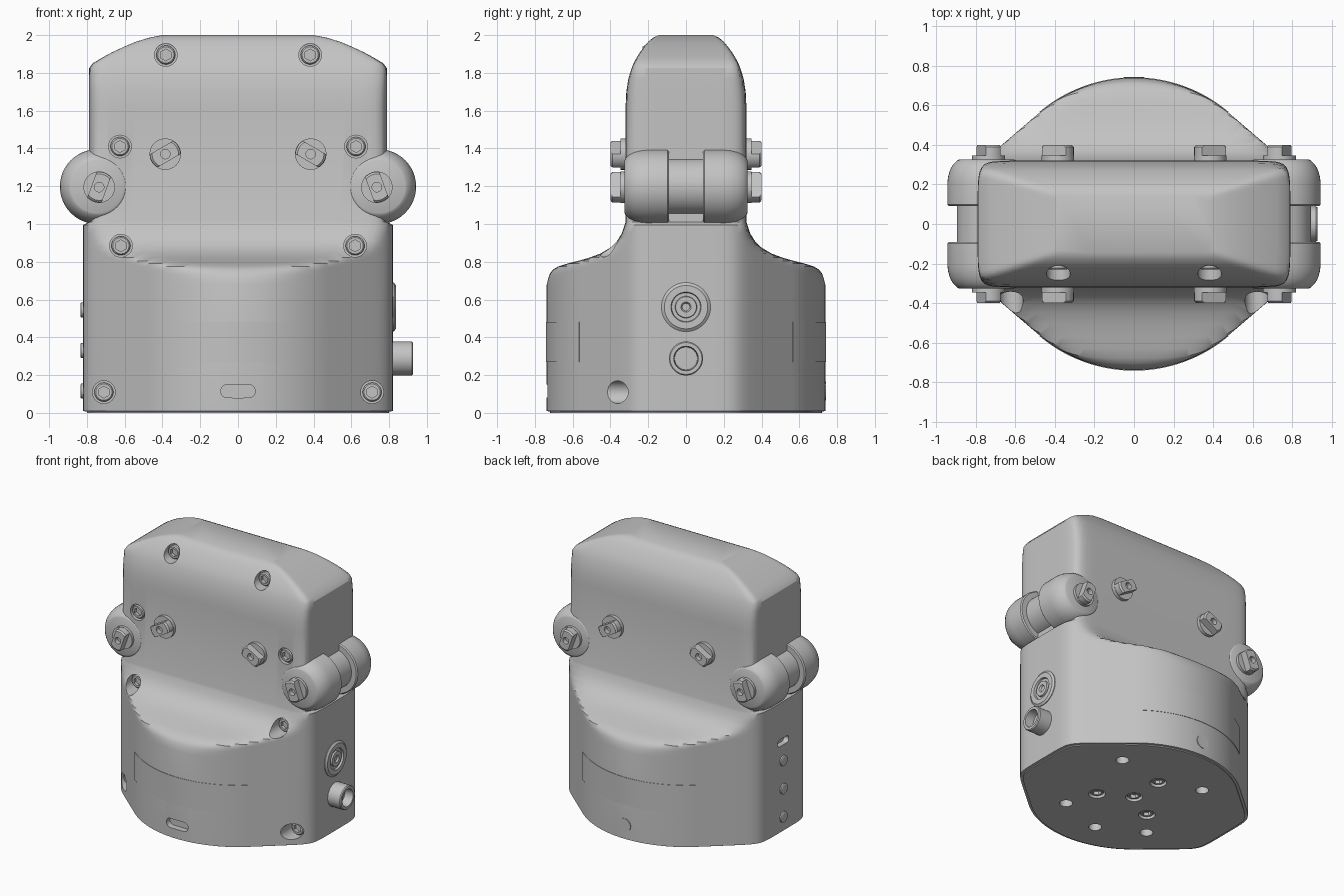
import bpy, bmesh
from math import sin, cos, pi, radians, asin, acos, atan2, hypot
from mathutils import Vector

cube = bpy.data.objects.get("Cube")
if cube:
    bpy.data.objects.remove(cube, do_unlink=True)

GREY = (0.55, 0.55, 0.55, 1)
grey = bpy.data.materials.new("housing grey")
grey.diffuse_color = GREY
grey.use_nodes = True
for node in grey.node_tree.nodes:
    if node.type == 'BSDF_PRINCIPLED':
        node.inputs["Base Color"].default_value = GREY


def finish(bm, name, angle=32):
    """Turn a bmesh into a smooth-shaded object with the grey material."""
    bmesh.ops.recalc_face_normals(bm, faces=bm.faces)
    mesh = bpy.data.meshes.new(name)
    bm.to_mesh(mesh)
    bm.free()
    mesh.materials.append(grey)
    mesh.shade_smooth()
    mesh.set_sharp_from_angle(angle=radians(angle))
    obj = bpy.data.objects.new(name, mesh)
    bpy.context.scene.collection.objects.link(obj)
    return obj


def loft(bm, rings):
    """Skin equal-length rings of points and cap both ends."""
    rows = [[bm.verts.new(p) for p in ring] for ring in rings]
    n = len(rows[0])
    for a, b in zip(rows, rows[1:]):
        for i in range(n):
            j = (i + 1) % n
            bm.faces.new((a[i], a[j], b[j], b[i]))
    bm.faces.new(rows[0][::-1])
    bm.faces.new(rows[-1])


def lathe(bm, origin, axis, profile, turn=0, n=48):
    """Stack (radius, height, shape) rings along an axis; shapes vary the outline."""
    a = Vector(axis)
    u = Vector((0, 1, 0)) if a.x else Vector((1, 0, 0))
    v = Vector((0, 1, 0)) if a.z else Vector((0, 0, 1))
    rings = []
    for r, h, *shape in profile:
        ring = []
        for i in range(n):
            t = 2 * pi * i / n
            x, y = r * cos(t), r * sin(t)
            if "hex" in shape:
                k = cos((t + pi / 6) % (pi / 3) - pi / 6)
                x, y = x / k, y / k
            elif "bar" in shape:
                y = max(-0.04, min(0.04, y))
            elif "slot" in shape:
                x += 1.6 * r * max(-1, min(1, 20 * cos(t)))
            c, s = cos(turn), sin(turn)
            ring.append(Vector(origin) + a * h + u * (x * c - y * s) + v * (x * s + y * c))
        rings.append(ring)
    loft(bm, rings)


def screw(bm, origin, axis, h):
    lathe(bm, origin, axis, [(0.05, -0.03), (0.05, h - 0.008), (0.043, h),
                             (0.027, h, "hex"), (0.027, h - 0.025, "hex")])


# Housing: round base with flat ends, blending into a thin upright slab
R, END, FLAT = 0.738, 0.82, 0.27
TANGENT = atan2(FLAT, END) + acos(R / hypot(END, FLAT))


def section(z, hx, hy, k=1, n=240, p=28):
    ring = []
    for i in range(n):
        t = 2 * pi * (i + 0.5) / n
        c, s = abs(cos(t)), abs(sin(t))
        fold = atan2(s, c)
        plan = R if fold > TANGENT else R / cos(TANGENT - fold)
        r = k * (plan ** -p + (hx / c) ** -p + (hy / s) ** -p) ** (-1 / p)
        ring.append((r * cos(t), r * sin(t), z))
    return ring


shoulder = [(0.68, 0.85), (0.71, 0.765), (0.735, 0.742), (0.757, 0.715), (0.775, 0.68),
            (0.79, 0.63), (0.805, 0.57), (0.822, 0.51), (0.845, 0.45), (0.875, 0.4),
            (0.91, 0.365), (0.95, 0.34), (0.995, 0.325)]
crown = [(1.01, 0.79, 0.32), (1.62, 0.79, 0.32), (1.7, 0.79, 0.316), (1.77, 0.79, 0.305),
         (1.825, 0.788, 0.288), (1.85, 0.77, 0.278), (1.88, 0.72, 0.262), (1.91, 0.665, 0.243),
         (1.94, 0.6, 0.221), (1.965, 0.54, 0.2), (1.985, 0.475, 0.176), (2, 0.4, 0.145)]
body = bmesh.new()
loft(body, [section(0, END, 0.9, 0.975), section(0.008, END, 0.9, 0.975), section(0.009, END, 0.9)]
     + [section(z, END, hy) for z, hy in shoulder] + [section(*row) for row in crown])
housing = finish(body, "housing")

# Recesses: screw bores, front and side slots, base holes
FRONT, BACK, RIGHT, LEFT, DOWN = (0, -1, 0), (0, 1, 0), (-1, 0, 0), (1, 0, 0), (0, 0, -1)
front_screws = [(0.382, 1.895, 0.2), (0.625, 1.41, 0.285), (0.62, 0.885, 0.3), (0.71, 0.11, 0.27)]
base_holes = [(0.39, 0.34), (-0.3, 0.375), (-0.38, -0.32), (-0.06, -0.49), (0.305, -0.367)]
base_screws = [(0, 0)] + [(0.26 * cos(a), 0.26 * sin(a)) for a in (pi / 2, -pi / 6, 7 * pi / 6)]
cut = bmesh.new()
for x, z, depth in front_screws:
    for s in (-1, 1):
        lathe(cut, (s * x, -depth, z), FRONT, [(0.06, 0), (0.06, 0.7)])
lathe(cut, (0, -0.69, 0.115), FRONT, [(0.035, 0, "slot"), (0.035, 0.2, "slot")])
lathe(cut, (-0.78, 0, 0.69), RIGHT, [(0.026, 0, "slot"), (0.026, 0.2, "slot")])
for x, y in base_holes:
    lathe(cut, (x, y, 0.1), DOWN, [(0.045, 0), (0.045, 0.2)])
for x, y in base_screws:
    lathe(cut, (x, y, 0.04), DOWN, [(0.058, 0), (0.058, 0.2)])
cutter = finish(cut, "recess_cutter")
cutter.hide_render = True
mod = housing.modifiers.new("recesses", 'BOOLEAN')
mod.operation, mod.solver, mod.object = 'DIFFERENCE', 'EXACT', cutter
graph = bpy.context.evaluated_depsgraph_get()
mesh = bpy.data.meshes.new_from_object(housing.evaluated_get(graph))
housing.modifiers.clear()
housing.data = mesh
mesh.shade_smooth()
mesh.set_sharp_from_angle(angle=radians(32))
bpy.data.objects.remove(cutter, do_unlink=True)

# Socket screws on the front and underneath
bm = bmesh.new()
for x, z, depth in front_screws:
    for s in (-1, 1):
        screw(bm, (s * x, -depth, z), FRONT, 0.03)
finish(bm, "front_screws")
bm = bmesh.new()
for x, y in base_screws:
    screw(bm, (x, y, 0.04), DOWN, 0.03)
finish(bm, "base_screws")

# Hinge barrels at both ends
PIVOT_X, PIVOT_Z = 0.745, 1.198
bm = bmesh.new()
for s in (-1, 1):
    for axis in (FRONT, BACK):
        lathe(bm, (s * PIVOT_X, axis[1] * 0.09, PIVOT_Z), axis,
              [(0.19, 0), (0.198, 0.008), (0.198, 0.12), (0.194, 0.15), (0.184, 0.185),
               (0.168, 0.212), (0.15, 0.23), (0.14, 0.235)])
    lathe(bm, (s * PIVOT_X, -0.1, PIVOT_Z), BACK, [(0.15, 0), (0.15, 0.2)])
finish(bm, "hinge_barrels")

# Quarter-turn knobs on front and back
bm = bmesh.new()
for s in (-1, 1):
    for axis in (FRONT, BACK):
        for x, z, turn in ((0.735, 1.195, 70), (0.385, 1.37, 30)):
            lathe(bm, (s * x, axis[1] * 0.31, z), axis,
                  [(0.083, 0), (0.083, 0.036), (0.081, 0.036, "bar"), (0.081, 0.08, "bar"),
                   (0.07, 0.09, "bar"), (0.025, 0.09), (0.025, 0.055)], -s * radians(turn))
finish(bm, "knobs")

# Ports on the left end
bm = bmesh.new()
lathe(bm, (0.81, 0, 0.56), LEFT,
      [(0.13, 0), (0.13, 0.015), (0.115, 0.026), (0.08, 0.026), (0.076, 0.012), (0.058, 0.012),
       (0.055, 0.024), (0.027, 0.024), (0.02, 0.012)])
finish(bm, "round_socket")
bm = bmesh.new()
lathe(bm, (0.8, 0, 0.288), LEFT, [(0.09, 0), (0.09, 0.12), (0.084, 0.127), (0.065, 0.127), (0.06, 0.06)])
finish(bm, "tube_port")

# Small buttons on the right end and a plug on the back
bm = bmesh.new()
for i in range(3):
    lathe(bm, (-0.8, 0, 0.115 + 0.215 * i), RIGHT, [(0.04, 0), (0.04, 0.03), (0.034, 0.034)])
finish(bm, "side_buttons")
bm = bmesh.new()
lathe(bm, (0, 0.7, 0.115), BACK, [(0.05, 0), (0.05, 0.042)])
finish(bm, "back_plug")

# Thin curved label plates
for name, side in (("front_label_plate", -1), ("back_label_plate", 1)):
    bm = bmesh.new()
    half, n = asin(0.475 / R), 40
    rows = []
    for i in range(n + 1):
        t = half * (2 * i / n - 1)
        rows.append([bm.verts.new((r * sin(t), side * r * cos(t), z))
                     for r, z in ((R - 0.004, 0.27), (R + 0.003, 0.27), (R + 0.003, 0.48), (R - 0.004, 0.48))])
    for a, b in zip(rows, rows[1:]):
        for k in range(4):
            bm.faces.new((a[k], a[k - 1], b[k - 1], b[k]))
    bm.faces.new(rows[0])
    bm.faces.new(rows[-1][::-1])
    finish(bm, name)
